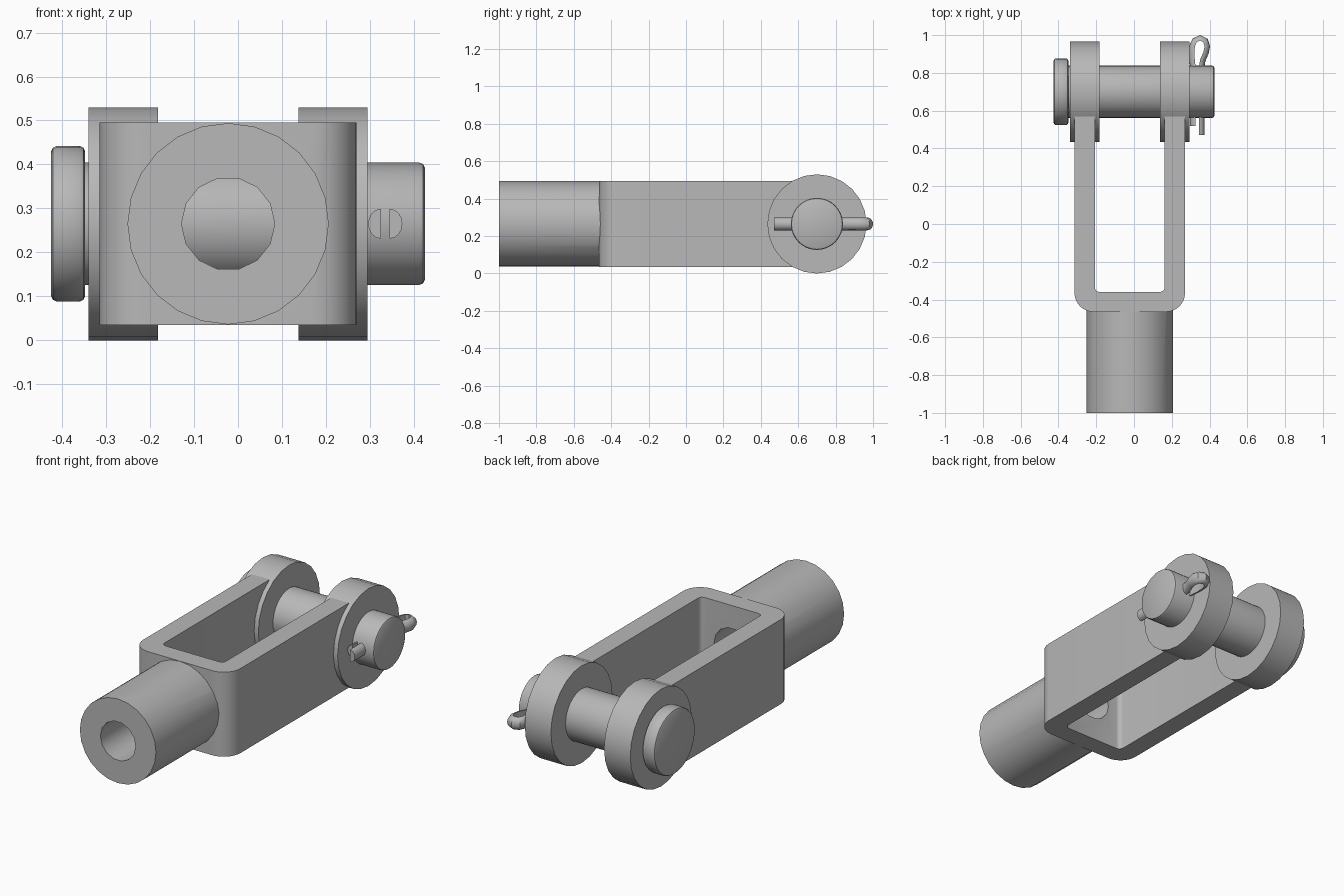
import bpy, bmesh, math
from mathutils import Vector

if "Cube" in bpy.data.objects:
    bpy.data.objects.remove(bpy.data.objects["Cube"], do_unlink=True)

CX, CZ = -0.0225, 0.265      # fork centre line
PIN_Y = 0.70                 # cross pin axis

steel = bpy.data.materials.new("grey steel")
steel.use_nodes = True
steel.diffuse_color = (0.48, 0.48, 0.48, 1)
steel.node_tree.nodes["Principled BSDF"].inputs["Base Color"].default_value = (0.48, 0.48, 0.48, 1)


def skin(name, rings):
    """Closed solid through a list of equal-length point rings."""
    bm = bmesh.new()
    loops = [[bm.verts.new(p) for p in ring] for ring in rings]
    for a, b in zip(loops, loops[1:]):
        for i in range(len(a)):
            j = (i + 1) % len(a)
            bm.faces.new((a[i], a[j], b[j], b[i]))
    bm.faces.new(loops[0][::-1])
    bm.faces.new(loops[-1])
    bmesh.ops.recalc_face_normals(bm, faces=bm.faces)
    mesh = bpy.data.meshes.new(name)
    bm.to_mesh(mesh)
    bm.free()
    mesh.materials.append(steel)
    obj = bpy.data.objects.new(name, mesh)
    bpy.context.collection.objects.link(obj)
    return obj


def turned(name, profile, axis, sides):
    """Lathe of (position, radius) pairs along the x or y axis."""
    rings = []
    for t, r in profile:
        ring = []
        for i in range(sides):
            a = 2 * math.pi * i / sides
            u, z = r * math.cos(a), CZ + r * math.sin(a)
            ring.append((t, PIN_Y + u, z) if axis == "x" else (CX + u, t, z))
        rings.append(ring)
    return skin(name, rings)


def activate(obj):
    bpy.ops.object.select_all(action="DESELECT")
    obj.select_set(True)
    bpy.context.view_layer.objects.active = obj


def smooth(obj):
    activate(obj)
    bpy.ops.object.shade_smooth_by_angle(angle=math.radians(32))


def combine(obj, other, operation):
    mod = obj.modifiers.new(operation, "BOOLEAN")
    mod.operation, mod.solver, mod.object = operation, "EXACT", other
    activate(obj)
    bpy.ops.object.modifier_apply(modifier=mod.name)
    bpy.data.objects.remove(other, do_unlink=True)


def corner(x, y, r, steps=8):
    """Rounded lower right corner, from bottom edge to side edge."""
    return [(x - r + r * math.sin(a), y + r - r * math.cos(a))
            for a in (math.pi / 2 * i / steps for i in range(steps + 1))]


# Fork: U outline with rounded corners, raised to height
half = corner(0.2925, -0.465, 0.1) + [(0.2925, 0.6), (0.185, 0.6)]
half += corner(0.185, -0.36, 0.025, 4)[::-1]
outline = half + [(-x, y) for x, y in reversed(half)]
fork = skin("fork", [[(CX + x, y, z) for x, y in outline] for z in (0.035, 0.495)])

# Shank with a bore running through into the fork
shank = turned("shank", [(-1, 0.229), (-0.41, 0.229)], "y", 24)
combine(fork, shank, "UNION")
bore = turned("bore_cutter", [(-1.1, 0.106), (-0.3, 0.106)], "y", 14)
bore.hide_render = True
combine(fork, bore, "DIFFERENCE")
smooth(fork)

# Eyes at the ends of the fork arms
for name, side in (("left_eye", 1), ("right_eye", -1)):
    smooth(turned(name, [(CX + side * d, 0.265) for d in (0.16, 0.3175)], "x", 24))

# Headed cross pin with softened rims
smooth(turned("cross_pin", [
    (-0.425, 0.165), (-0.421, 0.173), (-0.413, 0.177), (-0.36, 0.177),
    (-0.352, 0.173), (-0.348, 0.165), (-0.348, 0.139), (0.412, 0.139),
    (0.421, 0.136), (0.425, 0.128)], "x", 32))

# Split pin: half-round wire bent round a loop
path = [(0.325, 0.52), (0.325, 0.84), (0.32, 0.89), (0.322, 0.94), (0.332, 0.963),
        (0.35, 0.971), (0.367, 0.963), (0.374, 0.94), (0.367, 0.91), (0.35, 0.87),
        (0.345, 0.84), (0.345, 0.47)]
path = [Vector(p) for p in path]
rings = []
for i, p in enumerate(path):
    before, after = path[max(i - 1, 0)], path[min(i + 1, len(path) - 1)]
    along = (after - before).normalized()
    out = Vector((-along.y, along.x))
    ring = []
    for k in range(9):
        a = math.pi * k / 8
        q = p + out * 0.029 * math.sin(a)
        ring.append((q.x, q.y, CZ + 0.034 * math.cos(a)))
    rings.append(ring)
smooth(skin("split_pin", rings))
